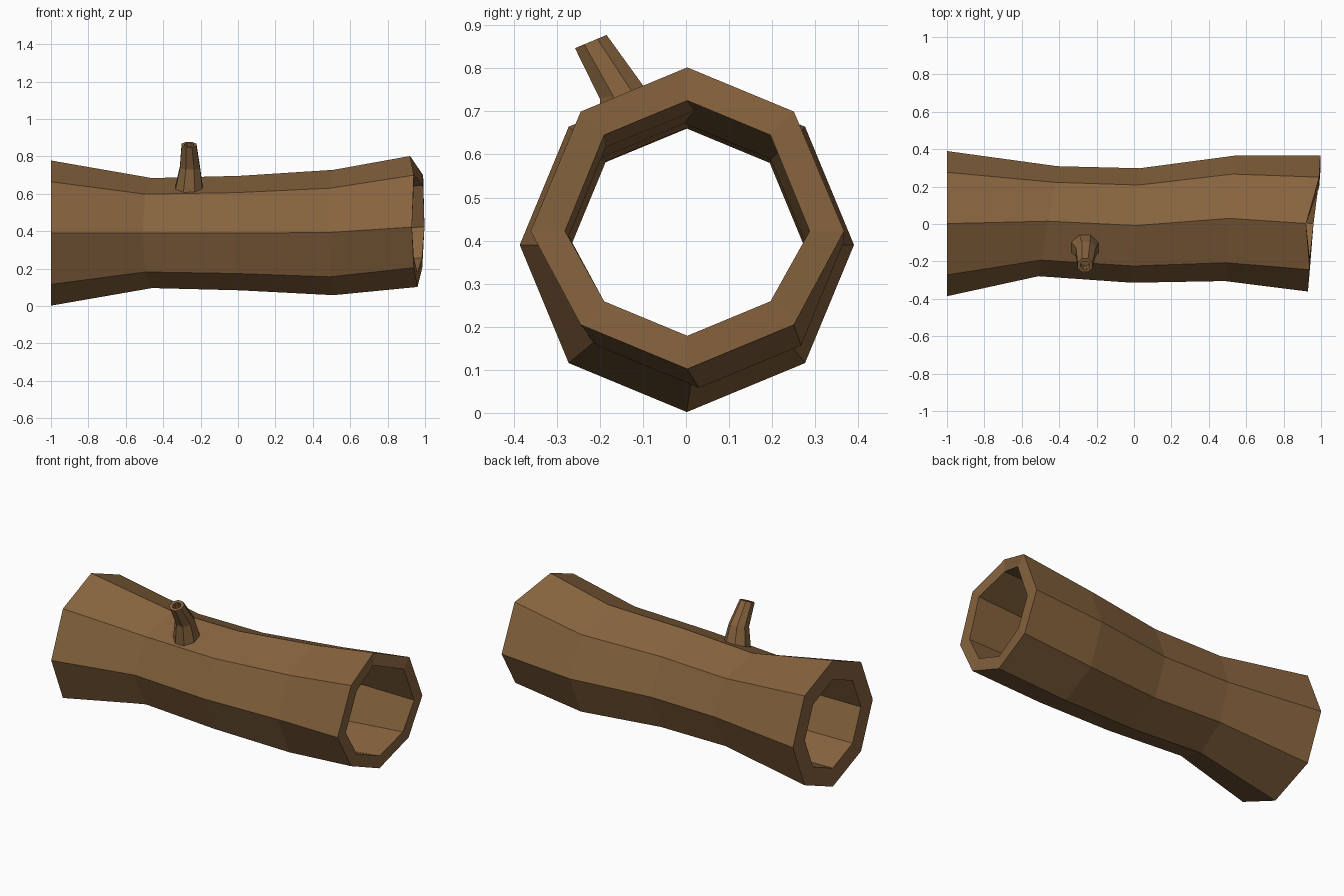
import bpy, bmesh, math
from mathutils import Vector

if "Cube" in bpy.data.objects:
    bpy.data.objects.remove(bpy.data.objects["Cube"])

N = 8
bark = bpy.data.materials.new("bark")
bark.diffuse_color = (0.24, 0.125, 0.048, 1)
bark.use_nodes = True
bark.node_tree.nodes["Principled BSDF"].inputs["Base Color"].default_value = bark.diffuse_color


def loft(name, rings, closed):
    """Skin a list of N-point rings; closed loops the last ring to the first."""
    bm = bmesh.new()
    vr = [[bm.verts.new(p) for p in ring] for ring in rings]
    pairs = list(zip(vr, vr[1:]))
    if closed:
        pairs.append((vr[-1], vr[0]))
    else:
        bm.faces.new(vr[0])
        bm.faces.new(vr[-1])
    for a, b in pairs:
        for i in range(N):
            j = (i + 1) % N
            bm.faces.new((a[i], a[j], b[j], b[i]))
    bmesh.ops.recalc_face_normals(bm, faces=bm.faces)
    me = bpy.data.meshes.new(name)
    bm.to_mesh(me)
    bm.free()
    me.materials.append(bark)
    ob = bpy.data.objects.new(name, me)
    bpy.context.collection.objects.link(ob)
    return ob


def log_ring(x, y, z, r, lean=0.0):
    """Octagon across the log, first point on top, leaning in x toward the back."""
    pts = []
    for i in range(N):
        a = math.tau * i / N
        pts.append((x + lean * math.sin(a), y + r * math.sin(a), z + r * math.cos(a)))
    return pts


def cut_end(r):
    """Uneven sawn end: each corner has its own x, side corners sag a little."""
    xs = (0.92, 0.99, 0.997, 0.985, 0.96, 0.94, 0.93, 0.94)
    ring = log_ring(0, 0.003, 0.452, r)
    return [(xs[i], p[1] * (1.04 if i in (2, 6) else 1), p[2] - (0.03 if i in (2, 6) else 0))
            for i, p in enumerate(ring)]


# hollow log: outer bark, then back through the bore
outer = [log_ring(-1, 0.002, 0.39, 0.388),
         log_ring(-0.46, 0.015, 0.39, 0.294, 0.05),
         log_ring(0.01, -0.008, 0.39, 0.306, 0.02),
         log_ring(0.51, 0.03, 0.393, 0.335, 0.025),
         cut_end(0.35)]
bore = [cut_end(0.273),
        log_ring(0.51, 0.02, 0.41, 0.292, 0.025),
        log_ring(0.01, -0.004, 0.388, 0.284, 0.02),
        log_ring(-0.46, 0.01, 0.388, 0.277, 0.05),
        log_ring(-1, 0.002, 0.388, 0.272)]
loft("hollow_log", outer + bore, True)


# branch stub: tapered, bent forward, with a small hole in the tip
def stub_ring(c, direction, r):
    d = Vector(direction).normalized()
    u = Vector((1, 0, 0))
    v = d.cross(u)
    return [Vector(c) + r * (math.cos(math.tau * (i + .5) / N) * u +
                             math.sin(math.tau * (i + .5) / N) * v) for i in range(N)]


up, bent = (0, -0.25, 1), (0, -0.42, 1)
loft("branch_stub", [stub_ring((-0.262, -0.125, 0.635), (0, -0.4, 1), 0.078),
                     stub_ring((-0.257, -0.148, 0.742), up, 0.058),
                     stub_ring((-0.262, -0.221, 0.862), bent, 0.043),
                     stub_ring((-0.262, -0.221, 0.862), bent, 0.025),
                     stub_ring((-0.262, -0.205, 0.825), bent, 0.022)], False)
